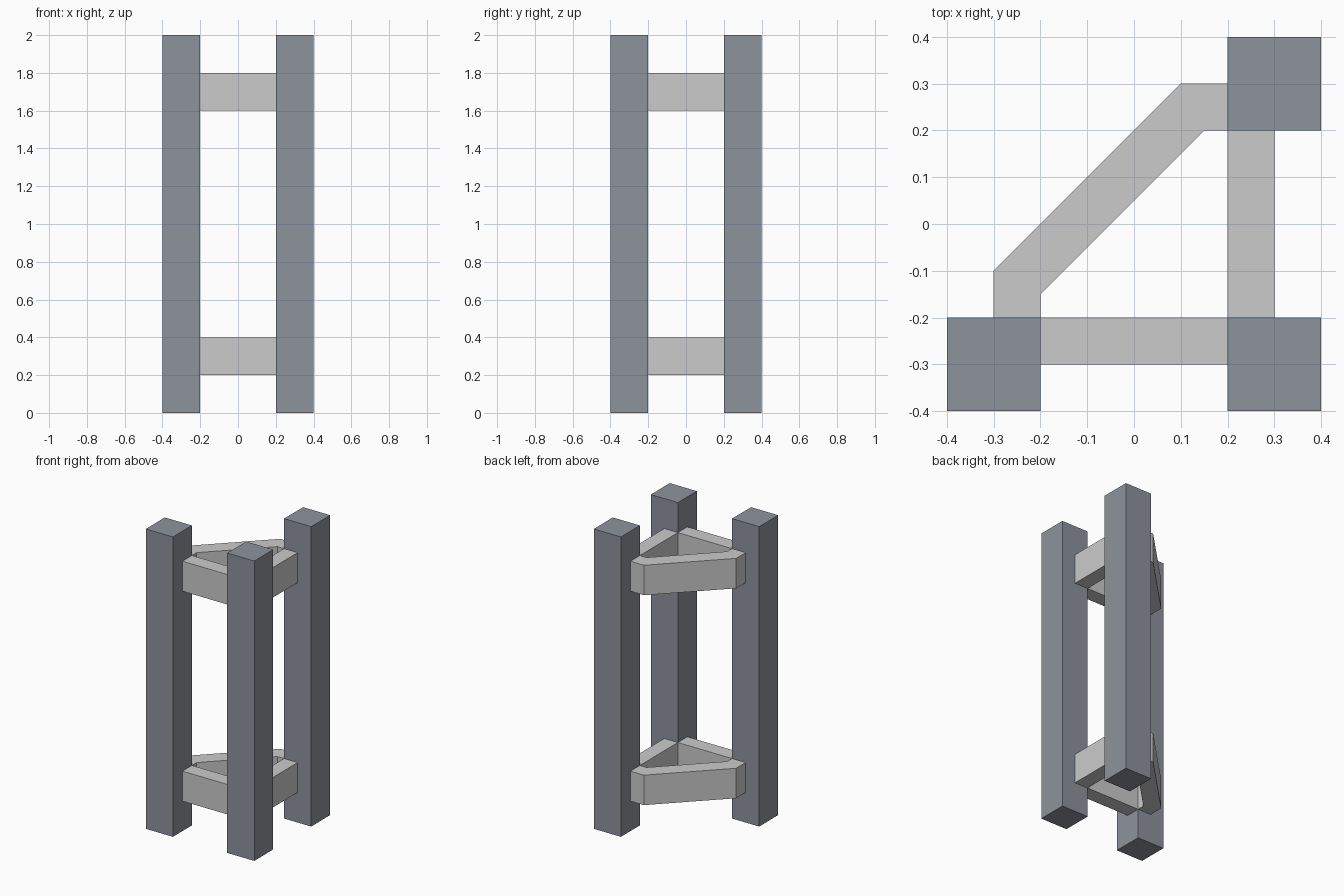
import bpy
import bmesh

if "Cube" in bpy.data.objects:
    bpy.data.objects.remove(bpy.data.objects["Cube"])

dark = bpy.data.materials.new("dark_grey")
dark.diffuse_color = (0.27, 0.29, 0.33, 1)
dark.use_nodes = True
dark.node_tree.nodes["Principled BSDF"].inputs["Base Color"].default_value = dark.diffuse_color


def prism(name, outline, z0, z1, material=None):
    """Extrude a plan outline from z0 up to z1."""
    bm = bmesh.new()
    base = bm.faces.new([bm.verts.new((x, y, z0)) for x, y in outline])
    ext = bmesh.ops.extrude_face_region(bm, geom=[base], use_keep_orig=True)
    top = [v for v in ext["geom"] if isinstance(v, bmesh.types.BMVert)]
    bmesh.ops.translate(bm, verts=top, vec=(0, 0, z1 - z0))
    bmesh.ops.recalc_face_normals(bm, faces=bm.faces)
    mesh = bpy.data.meshes.new(name)
    bm.to_mesh(mesh)
    bm.free()
    if material:
        mesh.materials.append(material)
    ob = bpy.data.objects.new(name, mesh)
    bpy.context.collection.objects.link(ob)
    return ob


def rect(x0, x1, y0, y1):
    return [(x0, y0), (x1, y0), (x1, y1), (x0, y1)]


# Three square posts on the corners of an L
for name, x, y in (("front_left_post", -0.3, -0.3),
                   ("front_right_post", 0.3, -0.3),
                   ("back_right_post", 0.3, 0.3)):
    prism(name, rect(x - 0.1, x + 0.1, y - 0.1, y + 0.1), 0, 2, dark)

# Bent rail that runs diagonally between the two outer posts
diagonal = [(-0.3, -0.2), (-0.2, -0.2), (-0.2, -0.15), (0.15, 0.2),
            (0.2, 0.2), (0.2, 0.3), (0.1, 0.3), (-0.3, -0.1)]

# Lower and upper rings of rails
for level, z in (("lower", 0.2), ("upper", 1.6)):
    prism(level + "_front_rail", rect(-0.2, 0.2, -0.3, -0.2), z, z + 0.2)
    prism(level + "_right_rail", rect(0.2, 0.3, -0.2, 0.2), z, z + 0.2)
    prism(level + "_diagonal_rail", diagonal, z, z + 0.2)
